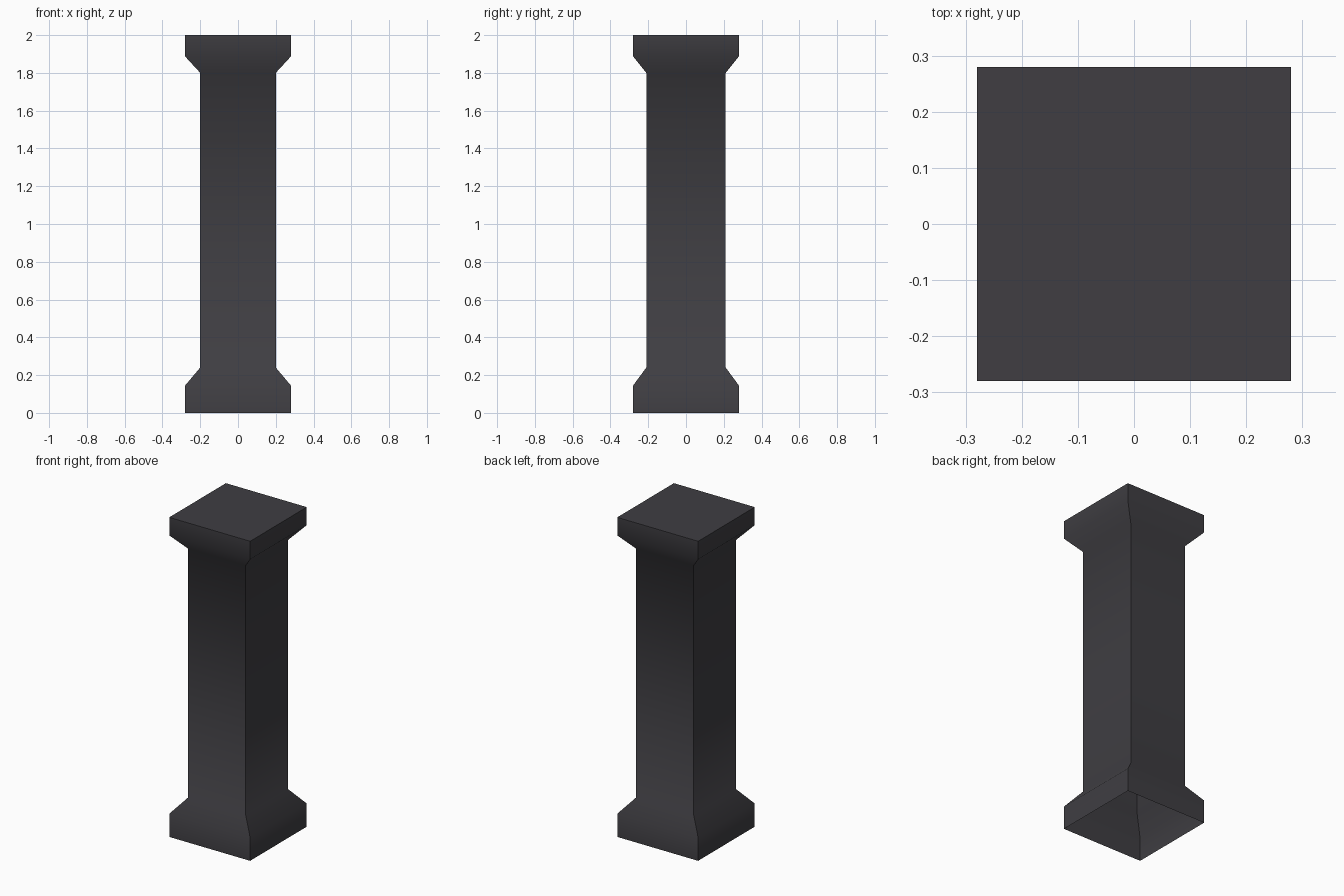
import bpy, bmesh, math

cube = bpy.data.objects.get("Cube")
if cube:
    bpy.data.objects.remove(cube, do_unlink=True)

# Dark stone colour
colour = (0.050, 0.048, 0.055, 1.0)
stone = bpy.data.materials.new("dark_stone")
stone.use_nodes = True
stone.diffuse_color = colour
bsdf = next(n for n in stone.node_tree.nodes if n.type == 'BSDF_PRINCIPLED')
bsdf.inputs["Base Color"].default_value = colour

# Square column profile: half width, half depth, height
profile = [
    (0.28, 0.28, 0.0),
    (0.28, 0.28, 0.145),
    (0.20, 0.21, 0.24),
    (0.20, 0.21, 1.80),
    (0.28, 0.28, 1.887),
    (0.28, 0.28, 2.0),
]
bm = bmesh.new()
rings = [[bm.verts.new((sx * w, sy * d, z))
          for sx, sy in ((-1, -1), (1, -1), (1, 1), (-1, 1))]
         for w, d, z in profile]

# Side walls
for low, high in zip(rings, rings[1:]):
    for i in range(4):
        j = (i + 1) % 4
        bm.faces.new((low[i], low[j], high[j], high[i]))

# Closed top, open underside
bm.faces.new(rings[-1])

mesh = bpy.data.meshes.new("column")
bm.to_mesh(mesh)
bm.free()
mesh.materials.append(stone)
column = bpy.data.objects.new("column", mesh)
bpy.context.collection.objects.link(column)

# Soft flares, sharp corners
bpy.ops.object.select_all(action='DESELECT')
column.select_set(True)
bpy.context.view_layer.objects.active = column
bpy.ops.object.shade_smooth_by_angle(angle=math.radians(55))
